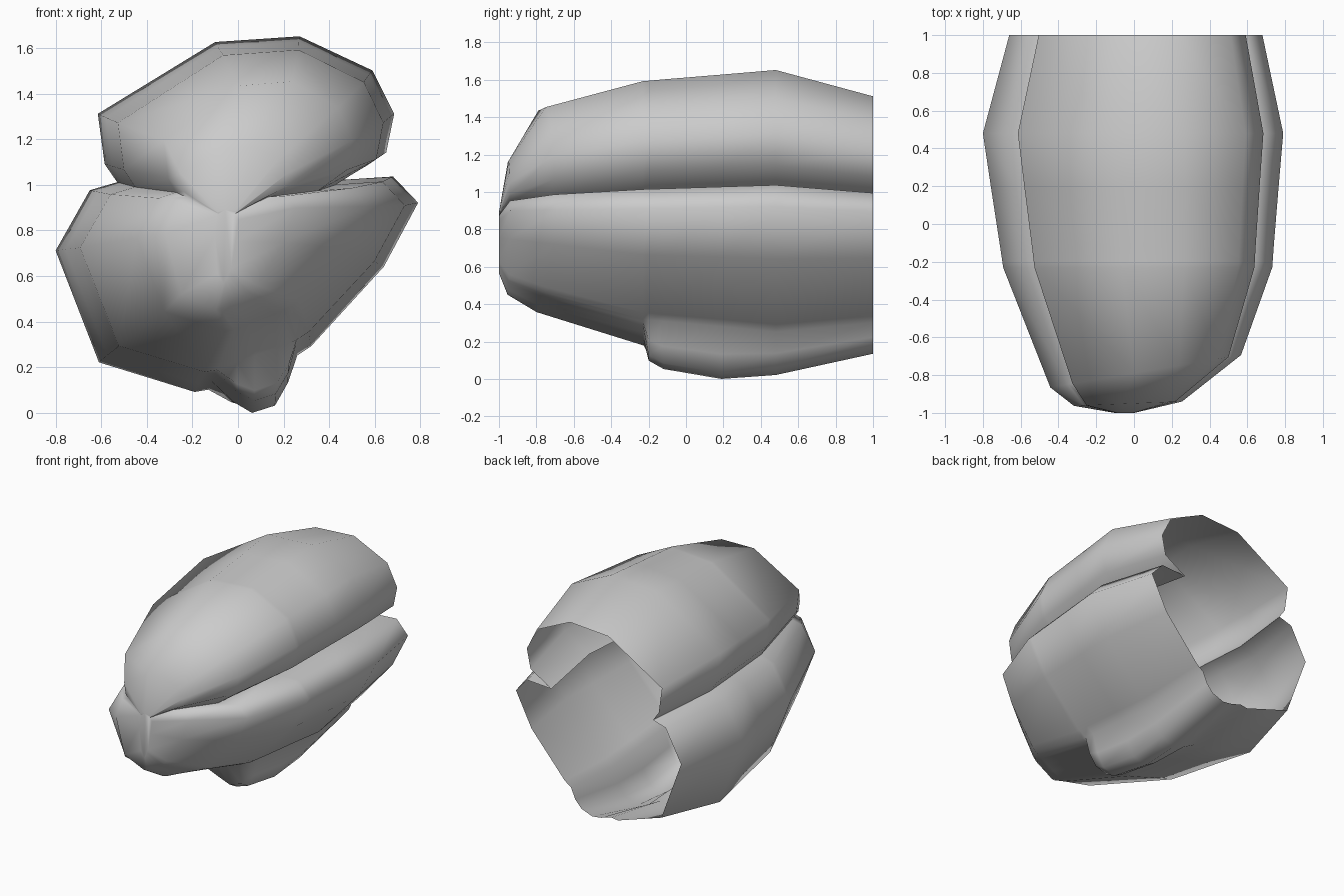
import bpy, bmesh, math

# Widest cross-section (x, z), without the keel; clockwise from the top
CREASE = 1.0
upper_right = [(0.27, 1.66), (0.59, 1.51), (0.685, 1.32), (0.65, 1.15), (0.45, 1.03)]
lower_right = [(0.68, 1.045), (0.79, 0.93), (0.64, 0.65), (0.32, 0.30), (0.26, 0.26)]
keel_line = [(0.22, 0.24), (0.16, 0.22), (0.055, 0.18), (-0.03, 0.15)]
lower_left = [(-0.13, 0.11), (-0.19, 0.10), (-0.61, 0.23), (-0.80, 0.72), (-0.65, 0.985)]
upper_left = [(-0.53, 1.02), (-0.585, 1.10), (-0.615, 1.32), (-0.10, 1.635)]
profile = upper_right + lower_right + keel_line + lower_left + upper_left
keel_drop = dict(zip(keel_line, (0.11, 0.18, 0.175, 0.11)))

# Stations: y, y skew, centre x, width, crease height, upper scale, lower scale, keel depth
stations = [
    (1.00, 0.00, 0.014, 0.843, 0.965, 0.84, 0.885, 0.55),
    (0.48, 0.00, 0.000, 1.000, 1.000, 1.00, 1.000, 0.86),
    (0.19, 0.00, 0.009, 0.957, 0.992, 0.975, 0.95, 1.17),
    (-0.12, 0.00, 0.020, 0.911, 0.983, 0.95, 0.90, 1.05),
    (-0.20, 0.00, 0.023, 0.900, 0.981, 0.942, 0.885, 0.85),
    (-0.23, 0.00, 0.024, 0.896, 0.980, 0.94, 0.88, 0.00),
    (-0.79, 0.17, 0.065, 0.635, 0.960, 0.76, 0.66, 0.00),
    (-0.95, 0.04, -0.03, 0.360, 0.945, 0.35, 0.54, 0.00),
    (-1.00, 0.00, -0.05, 0.065, 0.880, 0.03, 0.34, 0.00),
]


def ring(bm, y, skew, cx, sx, crease, up, down, keel):
    verts = []
    for x, z in profile:
        h = z - CREASE
        new_z = crease + h * (up if h > 0 else down) - keel * keel_drop.get((x, z), 0)
        new_x = cx + x * sx
        verts.append(bm.verts.new((new_x, y + skew * new_x, new_z)))
    return verts


# Lofted thin shell, open at the back and closed at the nose
bm = bmesh.new()
rings = [ring(bm, *s) for s in stations]
n = len(profile)
for a, b in zip(rings, rings[1:]):
    for i in range(n):
        j = (i + 1) % n
        bm.faces.new((a[i], a[j], b[j], b[i]))
bm.faces.new(rings[-1])
bmesh.ops.recalc_face_normals(bm, faces=bm.faces)

mesh = bpy.data.meshes.new("lobed_shell")
bm.to_mesh(mesh)
bm.free()
shell = bpy.data.objects.new("lobed_shell", mesh)
bpy.context.collection.objects.link(shell)
bpy.context.view_layer.objects.active = shell
shell.select_set(True)
bpy.ops.object.shade_smooth_by_angle(angle=math.radians(75))

# Rest on the ground
low = min(v.co.z for v in mesh.vertices)
for v in mesh.vertices:
    v.co.z -= low
